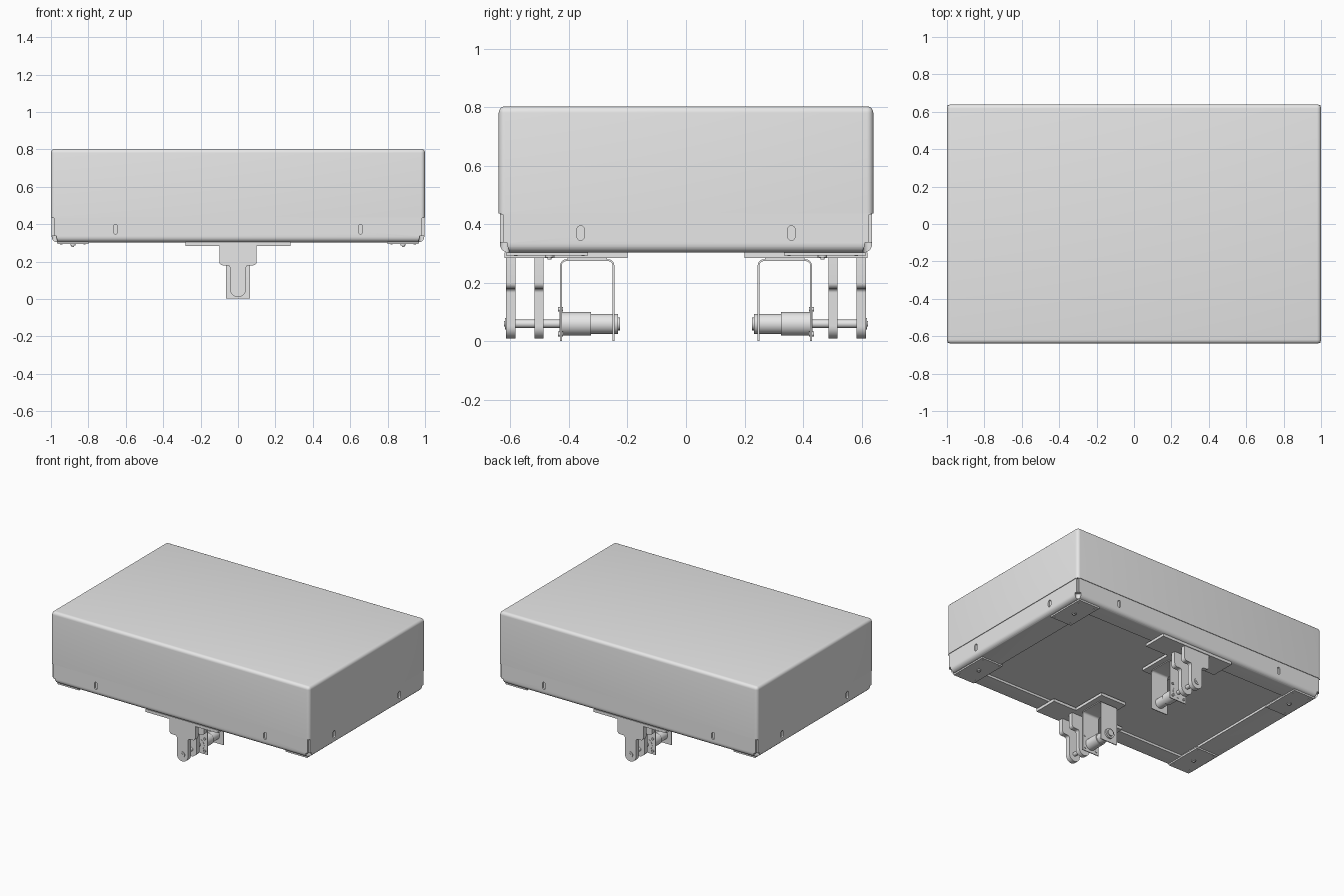
import bpy, bmesh, math
from mathutils import Vector

cube = bpy.data.objects.get("Cube")
if cube:
    bpy.data.objects.remove(cube, do_unlink=True)

grey = bpy.data.materials.new("plain_grey")
grey.use_nodes = True
grey.diffuse_color = (0.8, 0.8, 0.8, 1)
for node in grey.node_tree.nodes:
    if node.type == 'BSDF_PRINCIPLED':
        node.inputs["Base Color"].default_value = (0.8, 0.8, 0.8, 1)


def finish(bm, name):
    bmesh.ops.recalc_face_normals(bm, faces=bm.faces[:])
    me = bpy.data.meshes.new(name)
    bm.to_mesh(me)
    bm.free()
    me.materials.append(grey)
    ob = bpy.data.objects.new(name, me)
    bpy.context.collection.objects.link(ob)
    return ob


def smooth(ob):
    bpy.ops.object.select_all(action='DESELECT')
    ob.select_set(True)
    bpy.context.view_layer.objects.active = ob
    bpy.ops.object.shade_smooth_by_angle(angle=math.radians(35))


def arc(cx, cy, r, a0, a1, n=6):
    """Points on an arc, angles in degrees."""
    return [(cx + r * math.cos(math.radians(a0 + (a1 - a0) * i / n)),
             cy + r * math.sin(math.radians(a0 + (a1 - a0) * i / n))) for i in range(n + 1)]


def circle(cx, cy, r, n=32):
    return arc(cx, cy, r, 0, 360, n)[:-1]


def rect(x0, x1, y0, y1):
    return [(x0, y0), (x1, y0), (x1, y1), (x0, y1)]


def slot(cx, cz, hw, hh):
    """Upright rounded slot outline."""
    return arc(cx, cz + hh - hw, hw, 0, 180, 10) + arc(cx, cz - hh + hw, hw, 180, 360, 10)


def add_prism(bm, pts, axis, lo, hi):
    """Extrude a 2D outline along x, y or z."""
    place = {'x': lambda p, t: (t, p[0], p[1]),
             'y': lambda p, t: (p[0], t, p[1]),
             'z': lambda p, t: (p[0], p[1], t)}[axis]
    face = bm.faces.new([bm.verts.new(place(p, lo)) for p in pts])
    out = bmesh.ops.extrude_face_region(bm, geom=[face])
    verts = [v for v in out['geom'] if isinstance(v, bmesh.types.BMVert)]
    bmesh.ops.translate(bm, verts=verts, vec=Vector(place((0, 0), hi - lo)))


def prism(name, pts, axis, lo, hi):
    bm = bmesh.new()
    add_prism(bm, pts, axis, lo, hi)
    ob = finish(bm, name)
    smooth(ob)
    return ob


def rounded_box(name, hx, hy, z0, z1, r, rule):
    """Box with the edges chosen by rule rounded off."""
    bm = bmesh.new()
    add_prism(bm, rect(-hx, hx, -hy, hy), 'z', z0, z1)
    edges = [e for e in bm.edges if rule(e.verts[0].co, e.verts[1].co)]
    bmesh.ops.bevel(bm, geom=edges, offset=r, segments=5, profile=0.5, affect='EDGES')
    return finish(bm, name)


def cut(ob, build):
    """Subtract a temporary cutter filled in by build(bm)."""
    bm = bmesh.new()
    build(bm)
    cutter = finish(bm, "cutter")
    cutter.hide_render = True
    mod = ob.modifiers.new("cut", 'BOOLEAN')
    mod.operation, mod.solver, mod.object = 'DIFFERENCE', 'EXACT', cutter
    bpy.context.view_layer.objects.active = ob
    bpy.ops.object.modifier_apply(modifier=mod.name)
    bpy.data.objects.remove(cutter, do_unlink=True)


SIGNS = (-1, 1)

# Upper cover: rounded along the top and the upright corners
cover = rounded_box("cover", 1.0, 0.64, 0.437, 0.803, 0.022,
                    lambda a, b: max(a.z, b.z) > 0.7)
smooth(cover)

# Lower tray: rounded along the bottom
tray = rounded_box("tray", 0.996, 0.636, 0.303, 0.437, 0.03,
                   lambda a, b: max(a.z, b.z) < 0.35)


def corner_notches(bm):
    for sx in SIGNS:
        for sy in SIGNS:
            xs, ys = sorted((sx * 0.985, sx * 1.1)), sorted((sy * 0.625, sy * 0.7))
            add_prism(bm, rect(*xs, *ys), 'z', 0.25, 0.434)


def corner_reliefs(bm):
    for sx in SIGNS:
        for sy in SIGNS:
            add_prism(bm, circle(sx * 0.982, sy * 0.622, 0.018, 20), 'z', 0.25, 0.337)


def wall_slots(bm):
    for s in SIGNS:
        for t in SIGNS:
            lo, hi = sorted((s * 0.626, s * 0.66))
            add_prism(bm, slot(t * 0.655, 0.372, 0.011, 0.025), 'y', lo, hi)
            lo, hi = sorted((s * 0.986, s * 1.02))
            add_prism(bm, slot(t * 0.36, 0.37, 0.0125, 0.025), 'x', lo, hi)


def floor_recess(bm):
    add_prism(bm, rect(-0.81, 0.81, -0.5, 0.5), 'z', 0.25, 0.319)


for step in (corner_notches, corner_reliefs, wall_slots, floor_recess):
    cut(tray, step)
smooth(tray)

# Corner plates with a central screw and small rivets
for sx in SIGNS:
    for sy in SIGNS:
        side = ("left" if sx > 0 else "right") + ("_front" if sy < 0 else "_back")
        xs, ys = sorted((sx * 0.80, sx * 0.965)), sorted((sy * 0.335, sy * 0.615))
        prism("corner_plate_" + side, rect(*xs, *ys), 'z', 0.293, 0.306)
        cx, cy = sx * 0.8825, sy * 0.467
        prism("corner_screw_" + side, circle(cx, cy, 0.014, 16), 'z', 0.286, 0.294)
        prism("corner_screw_tip_" + side, circle(cx, cy, 0.007, 12), 'z', 0.279, 0.288)
        bm = bmesh.new()
        for i in SIGNS:
            for j in SIGNS:
                add_prism(bm, circle(cx + i * 0.062, cy + j * 0.115, 0.006, 10), 'z', 0.291, 0.294)
        finish(bm, "corner_rivets_" + side)

# Arm outline: wide head, narrow stem with a round foot
arm = ([(0.1, 0.287)] + arc(0.08, 0.2, 0.02, 0, -90) + arc(0.057, 0.166, 0.014, 90, 180)
       + arc(0, 0.053, 0.043, 0, -180, 16)
       + arc(-0.057, 0.166, 0.014, 0, 90) + arc(-0.08, 0.2, 0.02, -90, -180) + [(-0.1, 0.287)])

# Two hanging drive units, one under each long side
for s in SIGNS:
    side = "front" if s < 0 else "back"

    def along(name, pts, a, b):
        return prism(name + "_" + side, pts, 'y', *sorted((s * a, s * b)))

    tee = [(-0.28, 0.62), (0.28, 0.62), (0.28, 0.45), (0.1, 0.45),
           (0.1, 0.2), (-0.1, 0.2), (-0.1, 0.45), (-0.28, 0.45)]
    prism("mount_plate_" + side, [(x, s * y) for x, y in tee], 'z', 0.284, 0.304)

    along("outer_arm", arm, 0.582, 0.615)
    along("inner_arm", arm, 0.486, 0.518)

    # Bent sheet channel holding the motor
    bend = ([(0.43, 0.002)] + arc(0.41, 0.26, 0.02, 0, 90) + arc(0.265, 0.26, 0.02, 90, 180)
            + [(0.245, 0.002), (0.251, 0.002)] + arc(0.265, 0.26, 0.014, 180, 90)
            + arc(0.41, 0.26, 0.014, 90, 0) + [(0.424, 0.002)])
    prism("motor_channel_" + side, [(s * y, z) for y, z in bend], 'x', -0.065, 0.065)
    prism("channel_spacer_" + side, rect(-0.06, 0.06, *sorted((s * 0.27, s * 0.405))),
          'z', 0.278, 0.286)

    # Motor, gearbox and shaft
    along("gearbox", circle(0, 0.06, 0.04), 0.325, 0.432)
    along("motor", circle(0, 0.06, 0.034), 0.233, 0.326)
    along("motor_end", circle(0, 0.06, 0.022), 0.225, 0.234)
    along("shaft", circle(0, 0.06, 0.014, 24), 0.43, 0.618)
    along("shaft_collar", circle(0, 0.06, 0.009, 20), 0.61, 0.622)
    along("shaft_cap", circle(0, 0.06, 0.02, 24), 0.612, 0.619)

    # Channel bolts
    for i, (x, z) in enumerate(((-0.045, 0.025), (0.045, 0.025), (-0.045, 0.11), (0.045, 0.11))):
        along("channel_bolt_%d" % (i + 1), circle(x, z, 0.008, 12), 0.42, 0.438)
